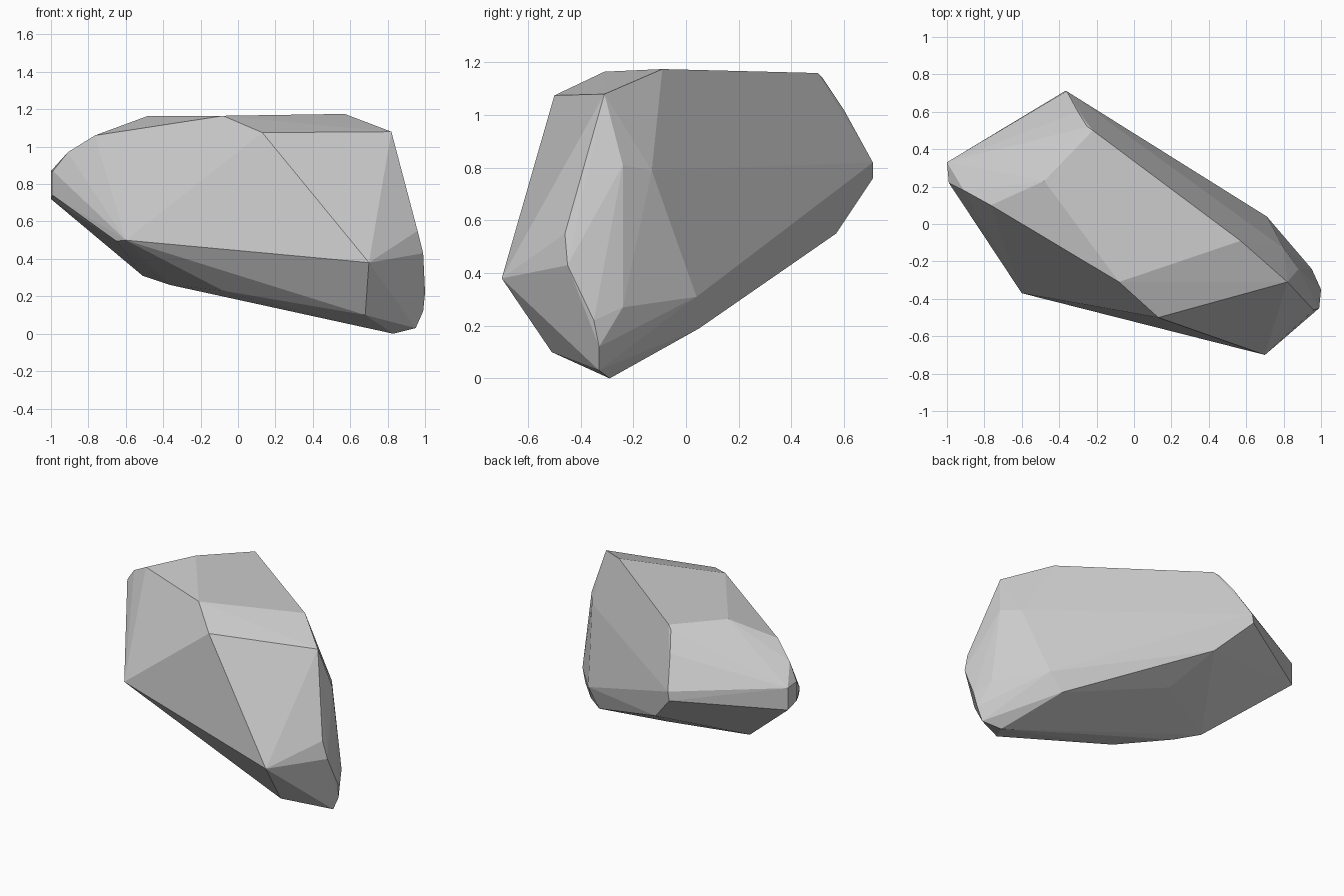
import bpy, bmesh
from math import radians

if "Cube" in bpy.data.objects:
    bpy.data.objects.remove(bpy.data.objects["Cube"])

# Corner points of the boulder; the convex hull gives the facets
top_plane = [(-.08, -.31, 1.165), (.57, -.09, 1.175), (-.48, .23, 1.165), (-.22, .50, 1.16)]
front_shoulder = [(.13, -.50, 1.075), (.82, -.31, 1.08), (-.765, .10, 1.06)]
left_end = [(-.91, .18, .97), (-.99, .22, .87), (-1, .33, .87), (-1, .33, .72),
            (-.99, .22, .74), (-.60, -.37, .50), (-.65, -.29, .495)]
back_end = [(-.25, .52, 1.14), (-.30, .60, 1.02), (-.36, .71, .82), (-.37, .71, .76),
            (-.17, .57, .55)]
right_end = [(.70, -.70, .38), (.96, -.46, .55), (.99, -.45, .43), (1, -.35, .22),
             (.99, -.33, .12), (.95, -.33, .03), (.95, -.24, .27), (.88, -.24, .81),
             (.80, -.13, .79), (.71, .04, .31)]
underside = [(.83, -.29, 0), (.68, -.51, .10), (.62, .05, .19), (-.05, .28, .37),
             (-.08, -.30, .23), (-.36, -.05, .26), (-.51, .04, .31)]

bm = bmesh.new()
for p in top_plane + front_shoulder + left_end + back_end + right_end + underside:
    bm.verts.new(p)
hull = bmesh.ops.convex_hull(bm, input=bm.verts[:])
loose = [v for v in bm.verts if not v.link_faces]
bmesh.ops.delete(bm, geom=loose, context='VERTS')

# Merge nearly flat neighbours into single facets
bmesh.ops.dissolve_limit(bm, angle_limit=radians(2), verts=bm.verts[:], edges=bm.edges[:])
bmesh.ops.recalc_face_normals(bm, faces=bm.faces[:])

mesh = bpy.data.meshes.new("boulder")
bm.to_mesh(mesh)
bm.free()
bpy.context.collection.objects.link(bpy.data.objects.new("boulder", mesh))
